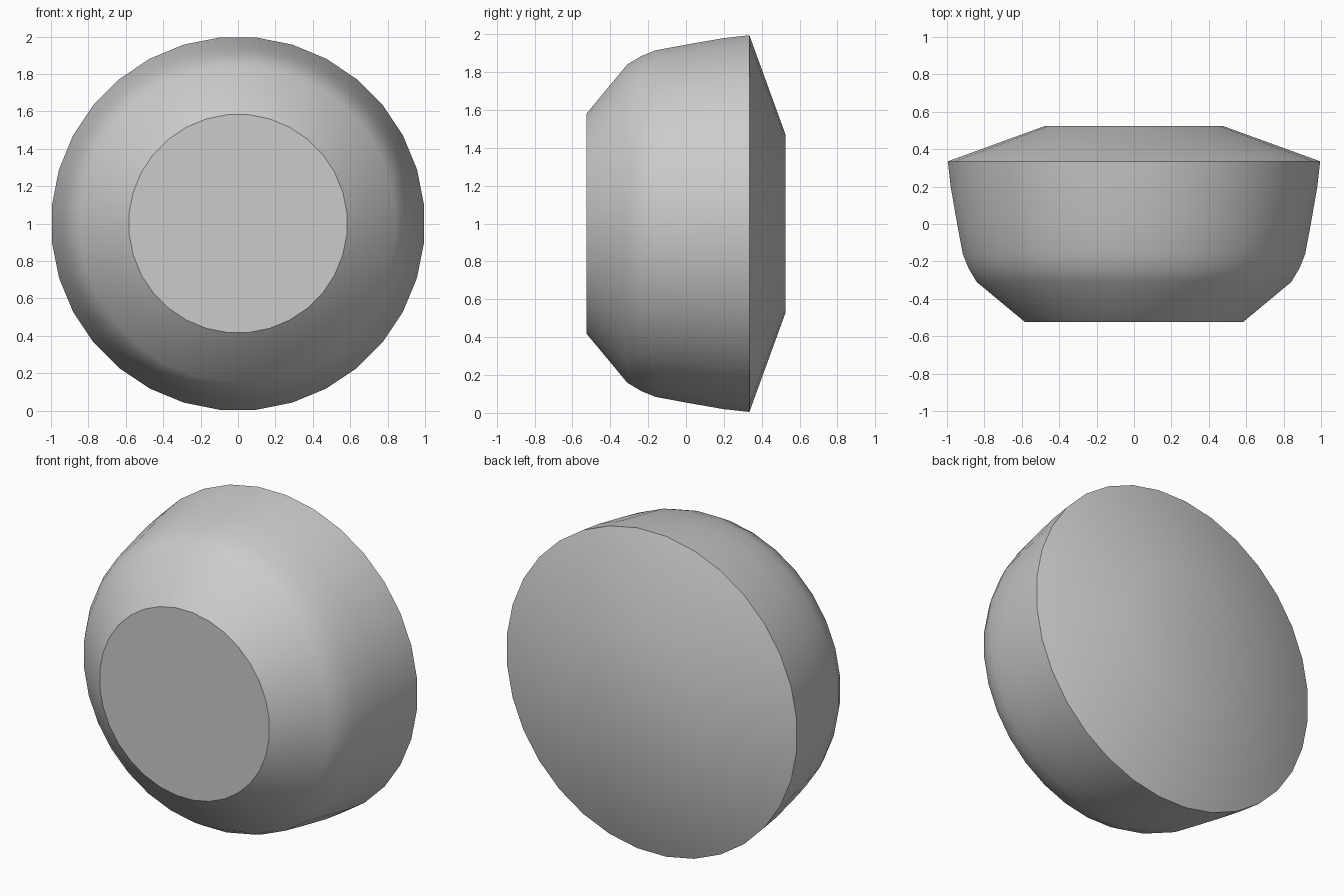
import bpy, bmesh
from math import sin, cos, tau, radians

cube = bpy.data.objects.get("Cube")
if cube:
    bpy.data.objects.remove(cube)

grey = bpy.data.materials.new("plain_grey")
grey.use_nodes = True
colour = (0.6, 0.6, 0.6, 1)
grey.diffuse_color = colour
grey.node_tree.nodes["Principled BSDF"].inputs["Base Color"].default_value = colour

# Radius and depth of each ring, from the flat front to the shallow back
SIDES = 32
PROFILE = [(0.585, -0.525), (0.845, -0.31), (0.89, -0.235), (0.92, -0.16),
           (0.95, 0.0), (0.985, 0.2), (1.0, 0.335), (0.475, 0.525)]


def ring(bm, radius, y):
    angles = [tau * (i + 0.5) / SIDES for i in range(SIDES)]
    return [bm.verts.new((radius * cos(a), y, 1 + radius * sin(a))) for a in angles]


# Turned body with capped ends
bm = bmesh.new()
rings = [ring(bm, r, y) for r, y in PROFILE]
for a, b in zip(rings, rings[1:]):
    for i in range(SIDES):
        j = (i + 1) % SIDES
        bm.faces.new((a[i], a[j], b[j], b[i]))
bm.faces.new(rings[0])
bm.faces.new(rings[-1])
bmesh.ops.recalc_face_normals(bm, faces=bm.faces[:])

mesh = bpy.data.meshes.new("round_body")
bm.to_mesh(mesh)
bm.free()
mesh.materials.append(grey)
body = bpy.data.objects.new("round_body", mesh)
bpy.context.collection.objects.link(body)

# Smooth shading, crisp at the front edge and the widest rim
bpy.context.view_layer.objects.active = body
body.select_set(True)
bpy.ops.object.shade_smooth_by_angle(angle=radians(35))
